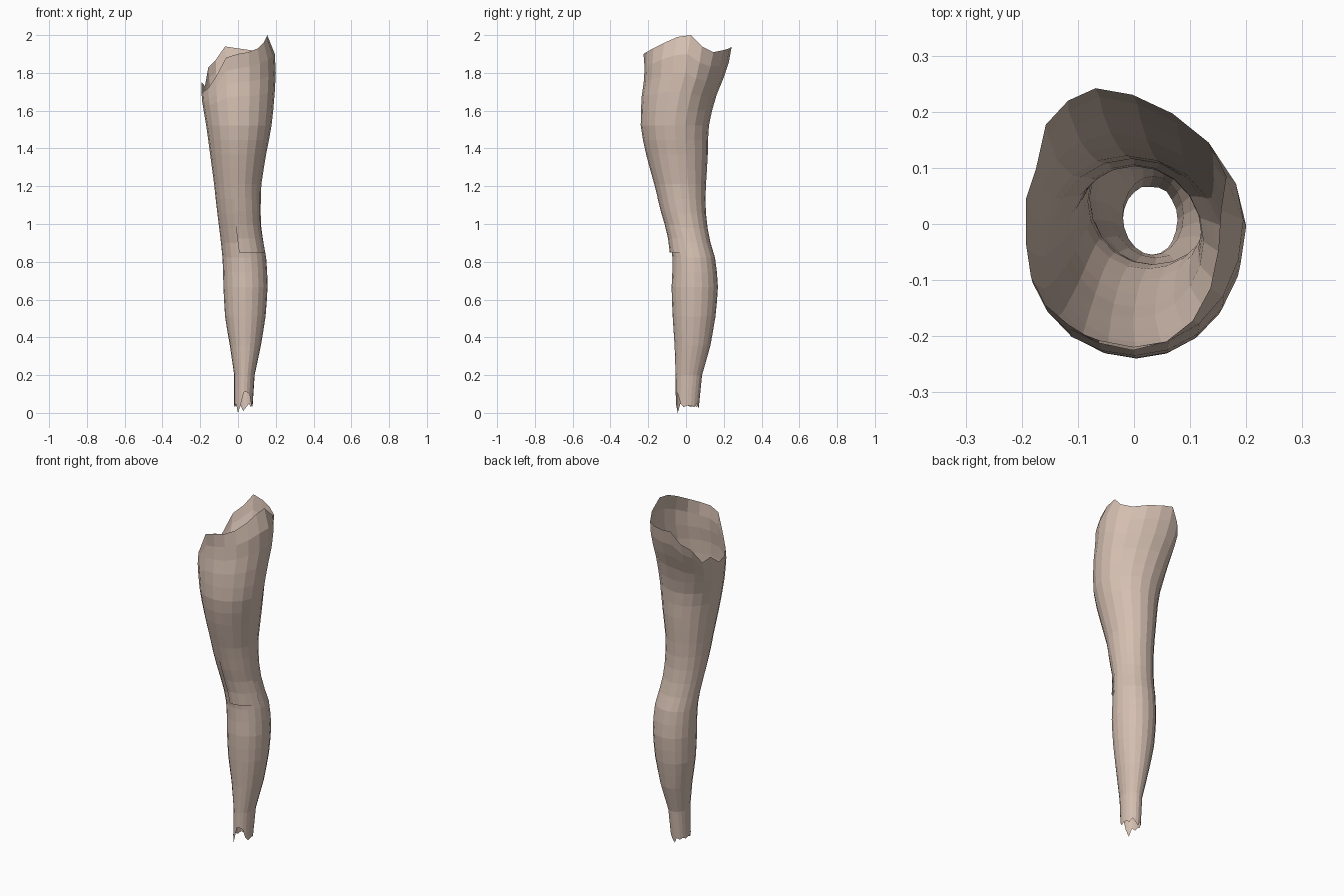
import bpy
import bmesh
from math import sin, cos, tau

SIDES = 20

# Limb outline: height, right, left, front, back
OUTLINE = [
    (0.00, -.020, .075, -.055, .065),
    (0.20, -.020, .088, -.055, .085),
    (0.35, -.042, .120, -.060, .128),
    (0.50, -.068, .145, -.070, .155),
    (0.65, -.077, .157, -.077, .170),
    (0.80, -.080, .153, -.070, .160),
    (0.90, -.090, .135, -.080, .130),
    (1.00, -.102, .120, -.107, .110),
    (1.10, -.115, .120, -.140, .102),
    (1.20, -.125, .122, -.165, .105),
    (1.35, -.145, .145, -.207, .115),
    (1.50, -.165, .175, -.240, .117),
    (1.65, -.190, .192, -.238, .148),
    (1.80, -.200, .200, -.217, .210),
    (1.90, -.200, .195, -.225, .240),
    (2.00, -.190, .155, -.195, .245),
]

# Torn rims: one height per side, counter-clockwise from the left
TOP_RIM = [2.0, 1.94, 1.91, 1.92, 1.93, 1.94, 1.87, 1.83, 1.73, 1.75,
           1.69, 1.70, 1.72, 1.78, 1.88, 1.90, 1.91, 1.93, 1.96, 1.99]
BOTTOM_RIM = [.04, .04, .03, .05, .03, .01, .04, .03, .04, .03,
              .04, .03, .05, .00, .04, .11, .11, .10, .05, .03]


def section(z):
    """Interpolate the outline at a height."""
    for low, high in zip(OUTLINE, OUTLINE[1:]):
        if z <= high[0]:
            f = (z - low[0]) / (high[0] - low[0])
            return [a + (b - a) * f for a, b in zip(low, high)][1:]
    return OUTLINE[-1][1:]


def surface_point(column, z, offset=0):
    """Point on the limb surface, pushed outwards by the offset."""
    right, left, front, back = section(z)
    angle = tau * column / SIDES
    c, s = cos(angle), sin(angle)
    x = (left + right) / 2 + ((left - right) / 2 + offset) * c
    y = (back + front) / 2 + ((back - front) / 2 + offset) * s
    # The back of the upper thigh swells towards the right
    swell = min(max((z - 1.4) / 0.4, 0), 1)
    x -= 0.06 * swell * max(s, 0) ** 2
    return x, y, z


def build_sheet(name, columns, closed, material):
    """Join columns of points into an open sheet of quads."""
    bm = bmesh.new()
    grid = [[bm.verts.new(p) for p in column] for column in columns]
    pairs = list(zip(grid, grid[1:]))
    if closed:
        pairs.append((grid[-1], grid[0]))
    for a, b in pairs:
        for i in range(len(a) - 1):
            bm.faces.new((a[i], b[i], b[i + 1], a[i + 1]))
    mesh = bpy.data.meshes.new(name)
    bm.to_mesh(mesh)
    bm.free()
    mesh.materials.append(material)
    obj = bpy.data.objects.new(name, mesh)
    bpy.context.collection.objects.link(obj)
    return obj


def spread(start, end, count):
    return [start + (end - start) * i / count for i in range(count + 1)]


cube = bpy.data.objects.get("Cube")
if cube:
    bpy.data.objects.remove(cube, do_unlink=True)

skin = bpy.data.materials.new("warm beige skin")
skin.use_nodes = True
skin.diffuse_color = (0.66, 0.52, 0.44, 1)
skin.node_tree.nodes["Principled BSDF"].inputs["Base Color"].default_value = skin.diffuse_color

# Leg shell, open at both torn ends
leg_columns = []
for k in range(SIDES):
    heights = (spread(BOTTOM_RIM[k], 0.2, 2)[:-1] + spread(0.2, 1.6, 18)
               + spread(1.6, TOP_RIM[k], 4)[1:])
    leg_columns.append([surface_point(k, z) for z in heights])
build_sheet("leg", leg_columns, True, skin)

# Overlapping fold at the knee, lifting away towards its lower edge
flap_columns = []
for k in (14.4, 15, 16, 17, 18, 19):
    lift = 0.010 if k < 18 else 0.004
    flap_columns.append([surface_point(k, z, lift * (1.16 - z) / 0.3 + 0.001)
                         for z in spread(0.85, 1.14, 4)])
build_sheet("knee_fold", flap_columns, False, skin)
